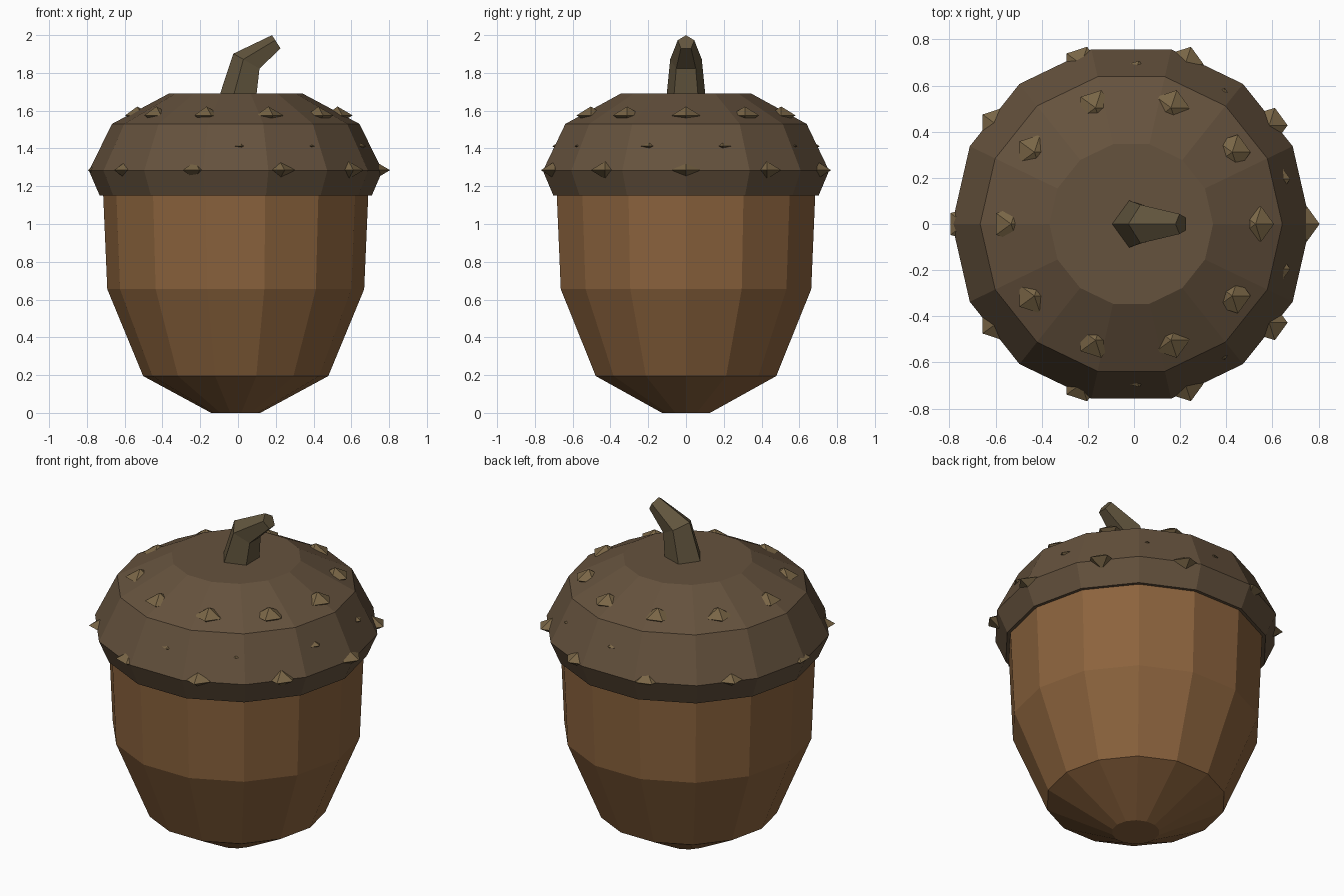
import bpy, bmesh
from math import cos, sin, pi, radians
from mathutils import Vector

if "Cube" in bpy.data.objects:
    bpy.data.objects.remove(bpy.data.objects["Cube"])


def material(name, rgb):
    m = bpy.data.materials.new(name)
    m.diffuse_color = (*rgb, 1)
    m.use_nodes = True
    m.node_tree.nodes["Principled BSDF"].inputs["Base Color"].default_value = m.diffuse_color
    return m


def finish(name, bm, mat):
    bmesh.ops.recalc_face_normals(bm, faces=bm.faces[:])
    me = bpy.data.meshes.new(name)
    bm.to_mesh(me)
    bm.free()
    me.materials.append(mat)
    ob = bpy.data.objects.new(name, me)
    bpy.context.collection.objects.link(ob)
    return ob


def loft(name, rings, mat):
    """Skin a list of point rings and close both ends."""
    bm = bmesh.new()
    loops = [[bm.verts.new(p) for p in ring] for ring in rings]
    n = len(loops[0])
    for a, b in zip(loops, loops[1:]):
        for i in range(n):
            j = (i + 1) % n
            bm.faces.new((a[i], a[j], b[j], b[i]))
    bm.faces.new(loops[0][::-1])
    bm.faces.new(loops[-1])
    return finish(name, bm, mat)


def level_ring(r, z, n=14, cx=-0.012):
    return [(cx + r * cos(2 * pi * i / n), r * sin(2 * pi * i / n), z) for i in range(n)]


def tilted_ring(x, z, r, tilt, n=5):
    # ring leaning toward +x, first point on the -x side
    u, v = Vector((cos(tilt), 0, -sin(tilt))), Vector((0, 1, 0))
    c = Vector((x, 0, z))
    return [c - u * r * cos(2 * pi * i / n) + v * r * sin(2 * pi * i / n) for i in range(n)]


nut_mat = material("nut_brown", (0.26, 0.125, 0.047))
cap_mat = material("cap_brown", (0.13, 0.084, 0.047))
stem_mat = material("stem_brown", (0.12, 0.09, 0.047))
bump_mat = material("bump_tan", (0.19, 0.13, 0.06))

# nut and cap: 14-sided turned profiles (radius, height)
loft("nut", [level_ring(r, z) for r, z in
             [(0.13, 0), (0.49, 0.195), (0.68, 0.655), (0.702, 1.16)]], nut_mat)
loft("cap", [level_ring(r, z) for r, z in
             [(0.72, 1.15), (0.777, 1.282), (0.655, 1.53), (0.355, 1.69)]], cap_mat)

# bent five-sided stem
loft("stem", [tilted_ring(0.01, 1.68, 0.108, 0),
              tilted_ring(0.052, 1.858, 0.088, radians(30)),
              tilted_ring(0.205, 1.961, 0.046, radians(57))], stem_mat)

# three rows of small five-sided double pyramids, alternate rows staggered
bm = bmesh.new()
for radius, z, offset in [(0.728, 1.285, 0), (0.632, 1.412, 18), (0.53, 1.575, 0)]:
    for k in range(10):
        a = radians(36 * k + offset)
        c = Vector((radius * cos(a) - 0.003, radius * sin(a), z))
        ring = [bm.verts.new(c + Vector((0.08 * cos(t), 0.08 * sin(t), 0)))
                for t in (2 * pi * i / 5 for i in range(5))]
        poles = [bm.verts.new(c + Vector((0, 0, s * 0.047))) for s in (1, -1)]
        for i in range(5):
            for p in poles:
                bm.faces.new((ring[i], ring[(i + 1) % 5], p))
finish("cap_bumps", bm, bump_mat)
